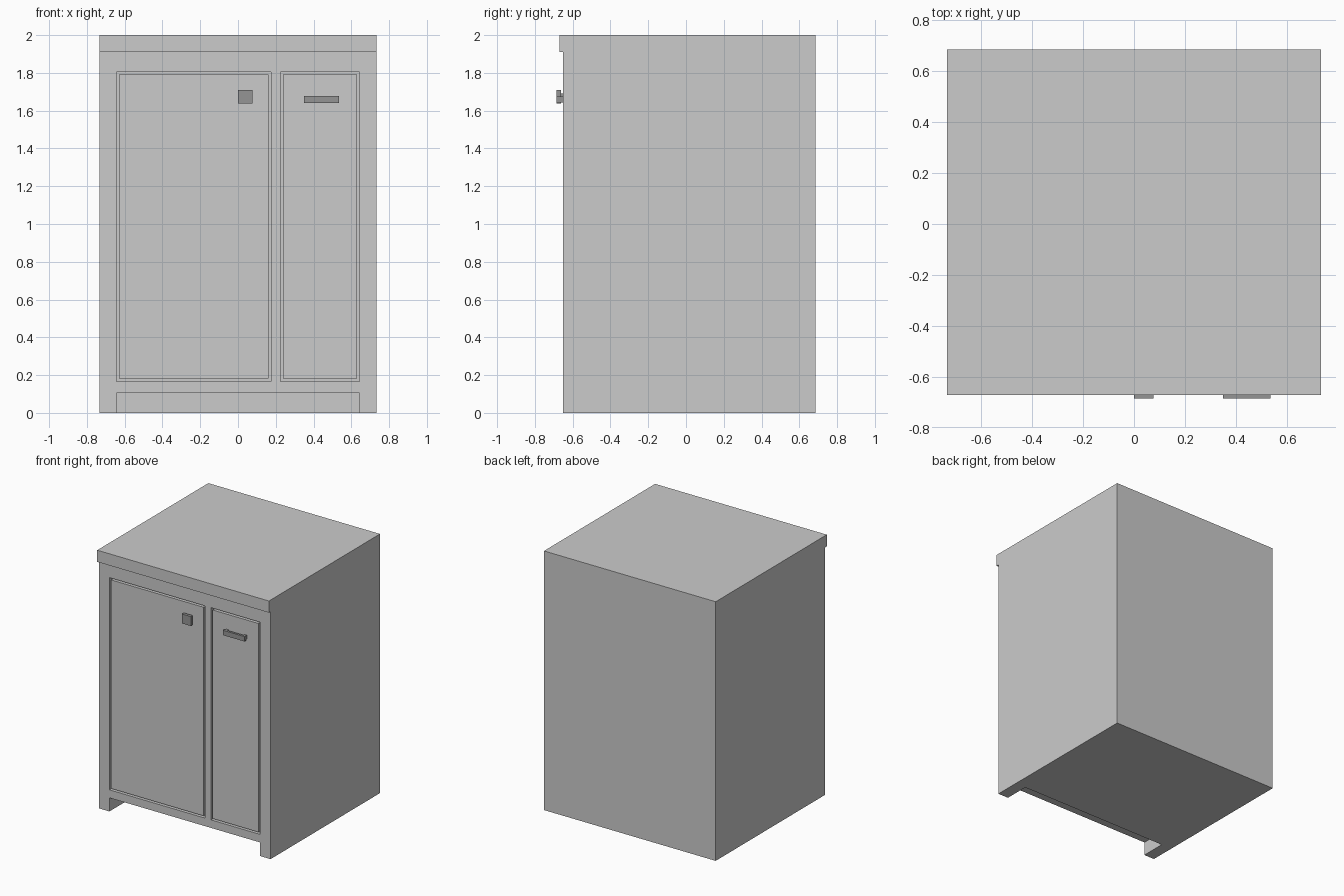
import bpy, bmesh

if "Cube" in bpy.data.objects:
    bpy.data.objects.remove(bpy.data.objects["Cube"])

FRONT = -0.65      # cabinet face
BACK = 0.685
HALF_W = 0.733


def box(name, x0, x1, y0, y1, z0, z1, mat=None):
    bm = bmesh.new()
    bmesh.ops.create_cube(bm, size=1)
    for v in bm.verts:
        v.co.x = x1 if v.co.x > 0 else x0
        v.co.y = y1 if v.co.y > 0 else y0
        v.co.z = z1 if v.co.z > 0 else z0
    return finish(name, bm, mat)


def finish(name, bm, mat=None):
    bmesh.ops.recalc_face_normals(bm, faces=bm.faces)
    me = bpy.data.meshes.new(name)
    bm.to_mesh(me)
    bm.free()
    ob = bpy.data.objects.new(name, me)
    bpy.context.collection.objects.link(ob)
    if mat:
        me.materials.append(mat)
    return ob


def cut(target, *bounds):
    cutter = box("cutter", *bounds)
    cutter.hide_render = True
    mod = target.modifiers.new("cut", 'BOOLEAN')
    mod.operation = 'DIFFERENCE'
    mod.solver = 'EXACT'
    mod.object = cutter
    bpy.context.view_layer.objects.active = target
    bpy.ops.object.modifier_apply(modifier=mod.name)
    bpy.data.objects.remove(cutter)


metal = bpy.data.materials.new("dark_metal")
metal.diffuse_color = (0.3, 0.3, 0.3, 1)
metal.use_nodes = True
metal.node_tree.nodes["Principled BSDF"].inputs["Base Color"].default_value = metal.diffuse_color

# Cabinet body: side profile with the worktop lip, extruded across the width
profile = [(FRONT, 0), (BACK, 0), (BACK, 2), (-0.67, 2), (-0.67, 1.91), (FRONT, 1.91)]
bm = bmesh.new()
face = bm.faces.new([bm.verts.new((-HALF_W, y, z)) for y, z in profile])
ext = bmesh.ops.extrude_face_region(bm, geom=[face])
bmesh.ops.translate(bm, vec=(2 * HALF_W, 0, 0),
                    verts=[g for g in ext["geom"] if isinstance(g, bmesh.types.BMVert)])
body = finish("cabinet_body", bm)

# Toe recess between the front feet
cut(body, -0.643, 0.643, -0.8, FRONT + 0.195, -0.1, 0.105)

# Door openings with flush inset doors
GAP = 0.014
for name, x0, x1 in (("wide_door", -0.643, 0.175), ("narrow_door", 0.225, 0.643)):
    z0, z1 = 0.167, 1.805
    cut(body, x0, x1, -0.8, FRONT + 0.03, z0, z1)
    box(name, x0 + GAP, x1 - GAP, FRONT, FRONT + 0.032, z0 + GAP, z1 - GAP)

# Square knob on a short stem
box("knob", 0.0, 0.077, -0.685, -0.662, 1.637, 1.71, metal)
box("knob_stem", 0.018, 0.058, -0.663, FRONT + 0.002, 1.653, 1.692, metal)

# Bar handle on two posts
box("handle_bar", 0.35, 0.535, -0.685, -0.668, 1.64, 1.678, metal)
for side, x in (("left", 0.355), ("right", 0.51)):
    box("handle_post_" + side, x, x + 0.02, -0.669, FRONT + 0.002, 1.643, 1.675, metal)
